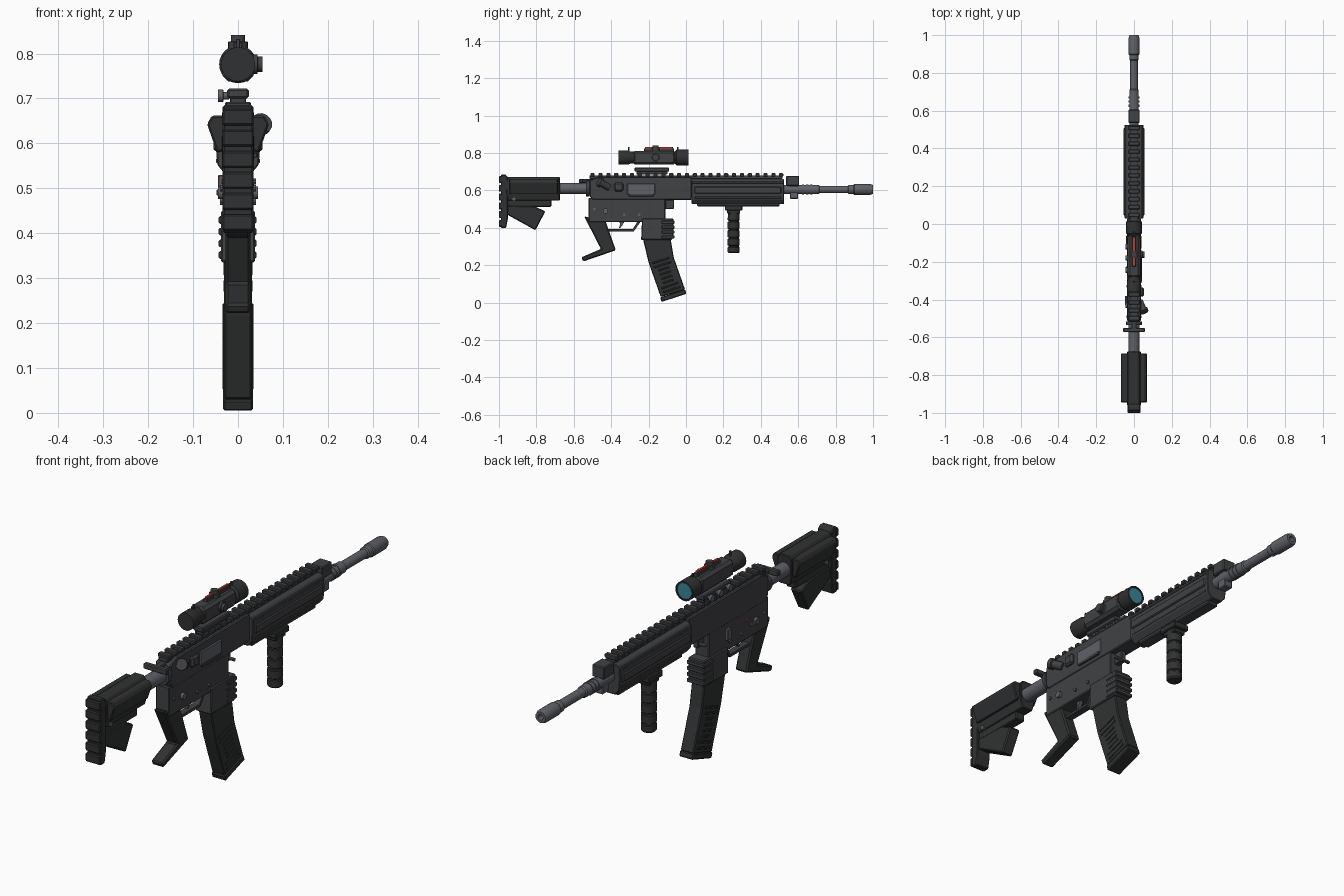
import bpy, bmesh, math
from mathutils import Vector, Matrix

if "Cube" in bpy.data.objects:
    bpy.data.objects.remove(bpy.data.objects["Cube"])


def mat(name, r, g, b):
    m = bpy.data.materials.new(name)
    m.diffuse_color = (r, g, b, 1)
    m.use_nodes = True
    m.node_tree.nodes["Principled BSDF"].inputs["Base Color"].default_value = m.diffuse_color
    return m


BODY = mat("body_grey", .052, .054, .058)
DARK = mat("polymer_dark", .030, .031, .032)
STEEL = mat("steel_grey", .115, .12, .14)
RED = mat("red", .6, .05, .03)
TEAL = mat("lens_teal", .04, .24, .31)


def finish(name, bm, m, bevel=0, smooth=False):
    bmesh.ops.recalc_face_normals(bm, faces=bm.faces)
    me = bpy.data.meshes.new(name)
    bm.to_mesh(me)
    bm.free()
    ob = bpy.data.objects.new(name, me)
    bpy.context.collection.objects.link(ob)
    me.materials.append(m)
    if bevel:
        b = ob.modifiers.new("bevel", 'BEVEL')
        b.width, b.segments, b.limit_method = bevel, 1, 'ANGLE'
    if smooth:
        bpy.context.view_layer.objects.active = ob
        ob.select_set(True)
        bpy.ops.object.shade_smooth_by_angle(angle=math.radians(35))
        ob.select_set(False)
    return ob


def box(name, x, y, z, m=BODY, bevel=.004, rot=0, axis='X'):
    """Box from (min, max) ranges, optionally turned about its own centre."""
    bm = bmesh.new()
    bmesh.ops.create_cube(bm, size=1)
    c = Vector([(a + b) / 2 for a, b in (x, y, z)])
    s = [b - a for a, b in (x, y, z)]
    bm.transform(Matrix.Translation(c) @ Matrix.Rotation(math.radians(rot), 4, axis)
                 @ Matrix.Diagonal((*s, 1)))
    return finish(name, bm, m, bevel)


def plate(name, pts, x0, x1, m=BODY, bevel=.004):
    """Side outline in (y, z), pushed from x0 to x1."""
    bm = bmesh.new()
    f = bm.faces.new([bm.verts.new((x0, y, z)) for y, z in pts])
    r = bmesh.ops.extrude_face_region(bm, geom=[f])
    bmesh.ops.translate(bm, vec=(x1 - x0, 0, 0),
                        verts=[v for v in r['geom'] if isinstance(v, bmesh.types.BMVert)])
    return finish(name, bm, m, bevel)


def section(name, pts, y0, y1, m=BODY, bevel=.003):
    """Cross-section in (x, z), pushed from y0 to y1."""
    bm = bmesh.new()
    f = bm.faces.new([bm.verts.new((x, y0, z)) for x, z in pts])
    r = bmesh.ops.extrude_face_region(bm, geom=[f])
    bmesh.ops.translate(bm, vec=(0, y1 - y0, 0),
                        verts=[v for v in r['geom'] if isinstance(v, bmesh.types.BMVert)])
    return finish(name, bm, m, bevel)


def lathe(name, prof, at, direction=(0, 1, 0), m=STEEL, n=20):
    """Turned part: prof is (distance along direction, radius)."""
    bm = bmesh.new()
    rings = [[bm.verts.new((r * math.cos(2 * math.pi * i / n), r * math.sin(2 * math.pi * i / n), t))
              for i in range(n)] for t, r in prof]
    for a, b in zip(rings, rings[1:]):
        for i in range(n):
            bm.faces.new((a[i], a[(i + 1) % n], b[(i + 1) % n], b[i]))
    bm.faces.new(rings[0])
    bm.faces.new(rings[-1])
    q = Vector((0, 0, 1)).rotation_difference(Vector(direction))
    bm.transform(Matrix.Translation(at) @ q.to_matrix().to_4x4())
    return finish(name, bm, m, 0, True)


# Barrel and muzzle
lathe("barrel", [(.40, .025), (.71, .025), (.715, .020), (.865, .020), (.87, .025), (.895, .025),
                 (.90, .029), (.985, .029), (1, .024), (1, .012), (.95, .012)], (0, 0, .605))
for i in range(3):
    lathe("barrel_ring", [(0, .028), (.012, .028)], (0, .62 + .022 * i, .605))
box("front_sight_block", (-.03, .03), (.535, .605), (.625, .678))
box("gas_block", (-.02, .02), (.555, .60), (.555, .64), STEEL)

# Handguard with side panels
half = [(.026, .528), (.046, .552), (.050, .60), (.048, .645), (.036, .66)]
section("handguard", half + [(-x, z) for x, z in half[::-1]], .03, .525, BODY)
for s in (-1, 1):
    box("handguard_panel", sorted((s * .04, s * .055)), (.045, .51), (.583, .62))
    box("handguard_lip", sorted((s * .035, s * .051)), (.03, .525), (.636, .65), BODY, .003)
    box("handguard_lower_rib", sorted((s * .03, s * .049)), (.045, .51), (.555, .568), BODY, .003)
box("handguard_bottom_rail", (-.026, .026), (.06, .50), (.515, .532))

# Toothed top rail
box("top_rail", (-.022, .022), (-.515, .515), (.662, .681), BODY, .002)
for i in range(25):
    y = -.51 + i * .042
    box("rail_tooth", (-.029, .029), (y, y + .022), (.674, .692), BODY, .003)

# Receiver
plate("upper_receiver", [(-.50, .55), (.03, .55), (.03, .672), (-.47, .672), (-.515, .655), (-.515, .57)],
      -.036, .036)
plate("lower_receiver", [(-.52, .43), (-.11, .43), (-.11, .56), (-.52, .56)], -.033, .033)
box("ejection_port", (.03, .040), (-.315, -.165), (.575, .638), STEEL)
box("ejection_port_cover", (.03, .043), (-.305, -.175), (.568, .582), BODY, .002)
box("case_deflector", (.03, .052), (-.385, -.335), (.595, .642), BODY, .008)
lathe("forward_assist", [(0, .018), (.05, .018), (.052, .024), (.068, .024)], (.03, -.41, .615),
      (.35, -.8, .45), BODY, 14)
for y, z in ((-.08, .515), (-.49, .50), (-.33, .47), (-.25, .47)):
    lathe("receiver_pin", [(0, .007), (.08, .007)], (-.04, y, z), (1, 0, 0), STEEL, 10)
box("front_lug", (-.012, .012), (-.11, -.065), (.50, .55), BODY, .003)
box("bolt_catch", (-.045, -.03), (-.25, -.225), (.48, .53), STEEL, .003)
lathe("selector_hub", [(0, .014), (.09, .014)], (-.045, -.43, .49), (1, 0, 0), STEEL, 12)
box("selector_lever", (-.048, -.038), (-.43, -.38), (.484, .497), STEEL, .002)
lathe("safety_dot", [(0, .006), (.004, .006)], (-.033, -.37, .515), (-1, 0, 0), RED, 10)
box("charging_handle", (-.057, .057), (-.572, -.55), (.638, .662))
box("charging_handle_stem", (-.014, .014), (-.56, -.5), (.64, .66))
lathe("receiver_end_ring", [(0, .042), (.02, .042)], (0, -.535, .61), m=BODY)

# Magazine well with ribs
plate("magazine_well", [(-.24, .335), (-.075, .335), (-.068, .36), (-.068, .45), (-.235, .45)], -.038, .038)
for i in range(4):
    z = .343 + i * .026
    box("well_rib", (-.043, .041), (-.13, -.062), (z, z + .017), BODY, .003)

# Curved magazine
plate("magazine", [(-.23, .34), (-.082, .34), (-.065, .24), (-.005, .07), (-.135, .03), (-.20, .215)],
      -.031, .031, DARK)
tilt = 18
for i in range(8):
    t = i / 7
    y, z = -.135 + .058 * t, .225 - .155 * t
    w = .03 if 1 < i < 6 else .048
    for s in (-1, 1):
        box("magazine_rib", sorted((s * .025, s * .034)), (y - w, y + w), (z - .005, z + .005),
            DARK, .002, tilt)
box("magazine_base", (-.033, .033), (-.138, .002), (.025, .05), DARK, .004, tilt)

# Grip and trigger
plate("pistol_grip", [(-.545, .462), (-.50, .45), (-.43, .435), (-.375, .28), (-.55, .22), (-.56, .242),
                      (-.455, .287)], -.028, .028, DARK, .006)
plate("trigger_guard", [(-.42, .38), (-.28, .38), (-.245, .43), (-.258, .436), (-.285, .393), (-.42, .393)],
      -.016, .016, BODY, .002)
plate("trigger", [(-.36, .44), (-.325, .44), (-.34, .415), (-.352, .398), (-.358, .40), (-.352, .42)],
      -.008, .008, STEEL, .001)

# Vertical foregrip
prof = [(0, .027), (.006, .032)]
for i in range(4):
    z = .03 + i * .045
    prof += [(z, .032), (z + .003, .028), (z + .009, .028), (z + .012, .032)]
lathe("foregrip", prof + [(.235, .031)], (0, .255, .265), (0, 0, 1), DARK)
box("foregrip_mount", (-.036, .036), (.208, .302), (.492, .52), DARK)
box("foregrip_neck", (-.028, .028), (.22, .29), (.475, .50), DARK)

# Buffer tube and stock
lathe("buffer_tube", [(-.9, .03), (-.5, .03)], (0, 0, .61))
section("stock_body", [(-.026, .545), (.026, .545), (.036, .58), (.034, .655), (.022, .672), (-.022, .672),
                       (-.034, .655), (-.036, .58)], -.96, -.675, DARK)
for s in (-1, 1):
    section("stock_cheek_panel", [(s * .03, .585), (s * .046, .578), (s * .069, .643), (s * .058, .662),
                                  (s * .03, .662)], -.945, -.685, DARK, .004)
box("stock_lower_bar", (-.022, .022), (-.96, -.72), (.512, .55), DARK)
plate("stock_strut", [(-.96, .52), (-.81, .515), (-.752, .488), (-.805, .387), (-.955, .47)],
      -.026, .026, DARK, .005)
lathe("stock_bolt", [(0, .01), (.072, .01)], (-.036, -.92, .553), (1, 0, 0), STEEL, 10)
plate("butt_plate", [(-.99, .40), (-.962, .40), (-.952, .45), (-.952, .672), (-.965, .685), (-.99, .685)],
      -.034, .034, DARK)
for i in range(6):
    z = .405 + i * .047
    box("butt_pad_rib", (-.035, .035), (-1, -.98), (z, z + .037), DARK)

# Scope
box("scope_body", (-.034, .034), (-.285, -.055), (.738, .812), BODY, .012)
lathe("scope_tube", [(-.36, .032), (-.36, .038), (-.31, .038), (-.30, .033), (-.06, .033), (-.05, .042),
                     (.013, .042), (.013, .036), (.008, .036)], (0, 0, .776), m=DARK, n=24)
lathe("scope_lens", [(0, .036), (.003, .034)], (0, .008, .776), m=TEAL, n=24)
lathe("scope_top_turret", [(0, .022), (.02, .022), (.021, .016), (.035, .016)], (0, -.162, .806), (0, 0, 1), BODY)
lathe("scope_side_turret", [(0, .022), (.018, .022), (.019, .017), (.03, .017)], (.025, -.162, .776),
      (1, 0, 0), BODY)
box("scope_red_strip", (-.005, .005), (-.22, -.07), (.824, .832), RED, .001)
box("scope_strip_base", (-.010, .010), (-.225, -.065), (.805, .825), BODY, .002)
for y in (-.305, -.045):
    box("scope_sight_post", (-.004, .004), (y - .004, y + .004), (.80, .832), BODY, .001)

# Scope mount with clamp knobs
box("scope_mount", (-.024, .024), (-.275, -.09), (.70, .722), BODY)
box("scope_mount_foot", (-.018, .018), (-.265, -.10), (.685, .705), BODY, .002)
for y in (-.245, -.18, -.12):
    lathe("mount_knob", [(0, .008), (.012, .008), (.013, .014), (.025, .014)], (-.02, y, .706), (-1, 0, 0), STEEL, 12)
